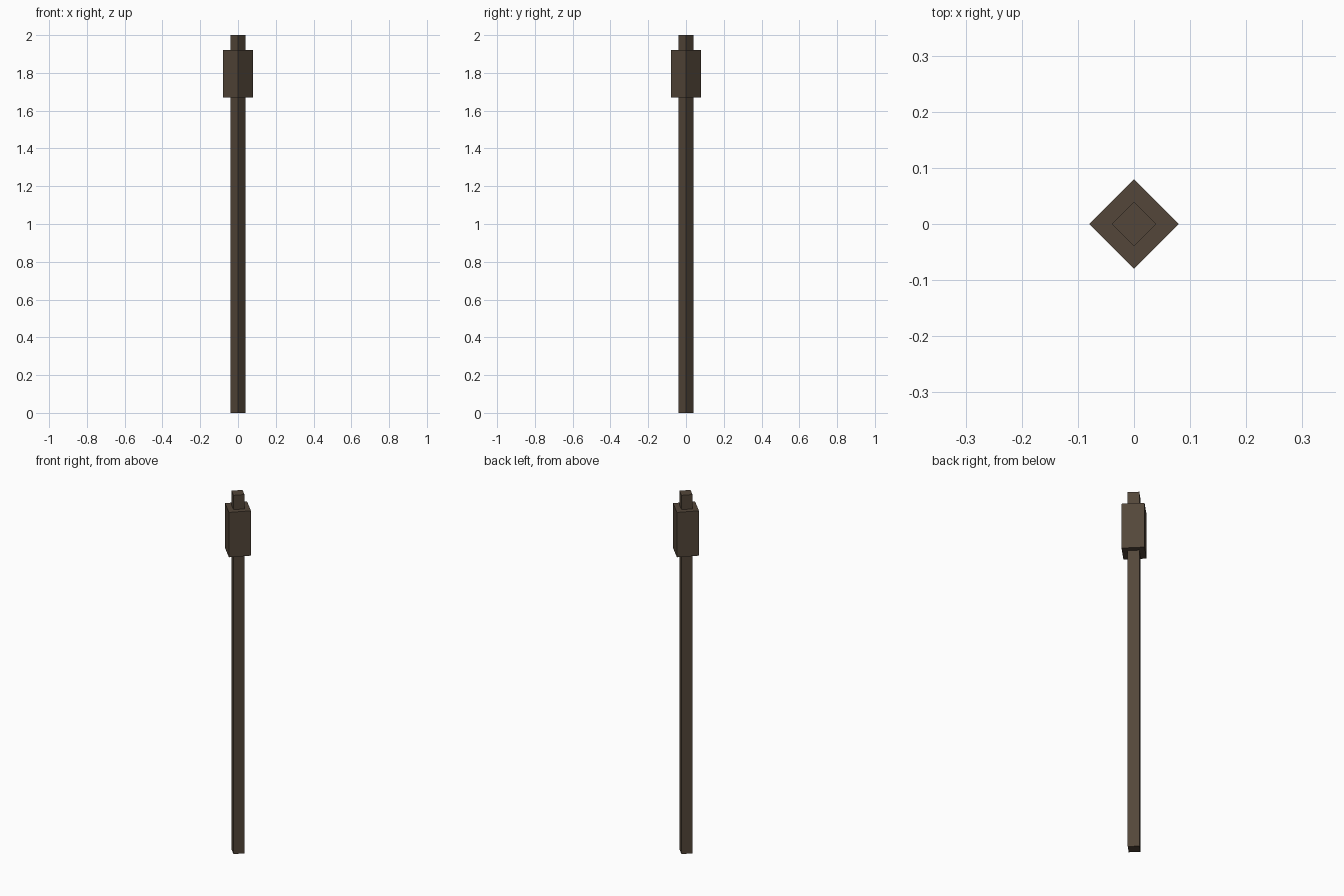
import bpy

if "Cube" in bpy.data.objects:
    bpy.data.objects.remove(bpy.data.objects["Cube"])

# Single dark brown colour
wood = bpy.data.materials.new("dark_brown_wood")
wood.diffuse_color = (0.088, 0.062, 0.042, 1.0)
wood.use_nodes = True
wood.node_tree.nodes["Principled BSDF"].inputs["Base Color"].default_value = wood.diffuse_color


def square_post(name, radius, z0, z1):
    """Four-sided prism with its corners on the x and y axes."""
    bpy.ops.mesh.primitive_cylinder_add(
        vertices=4, radius=radius, depth=z1 - z0, location=(0, 0, (z0 + z1) / 2))
    obj = bpy.context.object
    obj.name = name
    obj.data.materials.append(wood)
    return obj


# Long handle running through the head
square_post("handle", 0.04, 0.0, 2.0)
# Thicker block near the top
square_post("head_block", 0.08, 1.67, 1.92)
